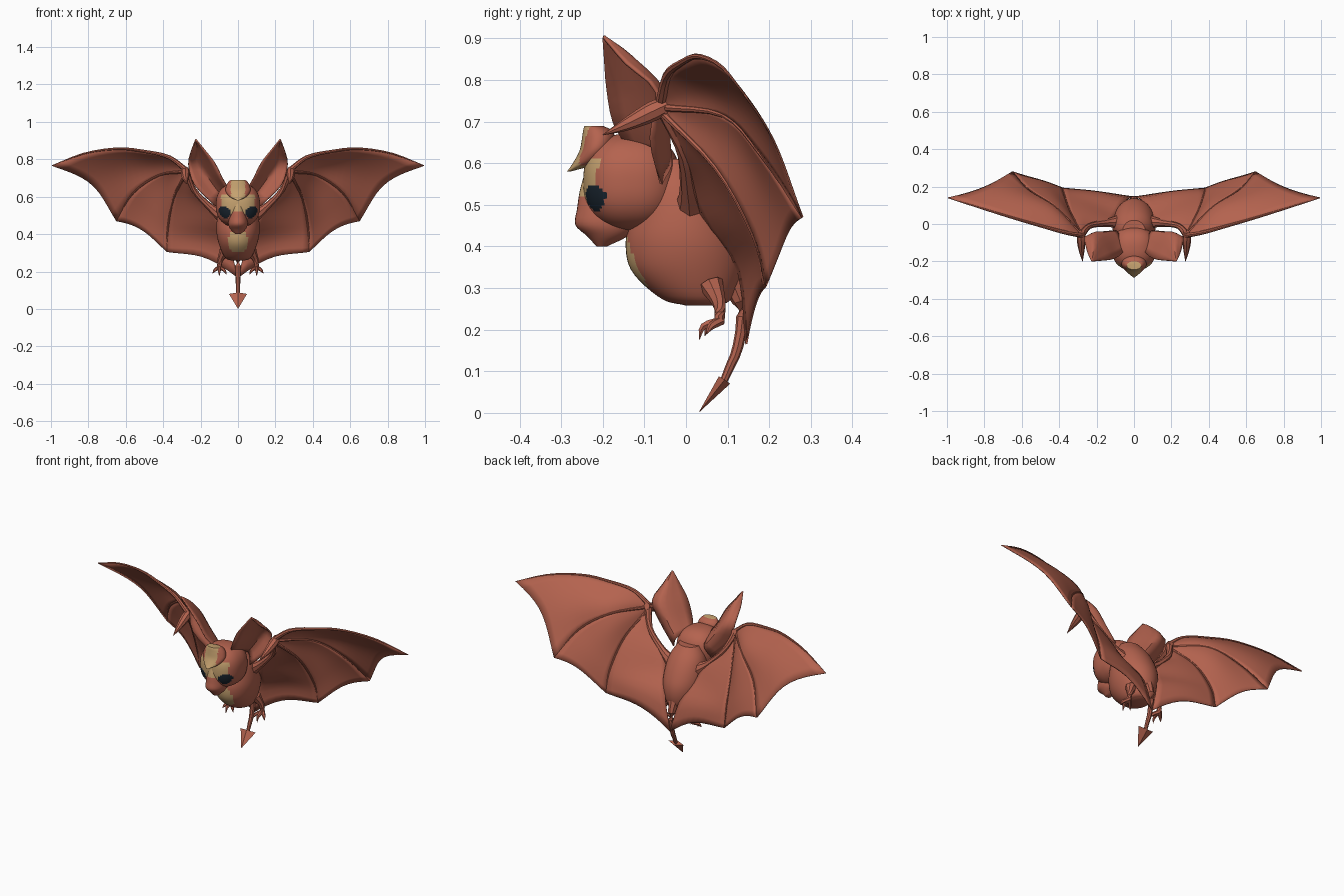
import bpy, bmesh, math
from mathutils import Vector

if "Cube" in bpy.data.objects:
    bpy.data.objects.remove(bpy.data.objects["Cube"])


def material(name, rgb):
    m = bpy.data.materials.new(name)
    m.diffuse_color = (*rgb, 1)
    m.use_nodes = True
    m.node_tree.nodes["Principled BSDF"].inputs["Base Color"].default_value = m.diffuse_color
    return m


RED = material("rust_red", (0.46, 0.125, 0.078))
TAN = material("tan", (0.56, 0.36, 0.16))
NAVY = material("dark_navy", (0.010, 0.018, 0.028))


def spline(pts, t):
    """Smooth curve through points, t in 0..1 (works for tuples of any length)."""
    n = len(pts) - 1
    f = min(max(t, 0), 1) * n
    i = min(int(f), n - 1)
    u = f - i
    p1, p2 = pts[i], pts[i + 1]
    p0 = pts[i - 1] if i else [2 * a - b for a, b in zip(p1, p2)]
    p3 = pts[i + 2] if i + 2 <= n else [2 * b - a for a, b in zip(p1, p2)]
    return [0.5 * (2 * b + (c - a) * u + (2 * a - 5 * b + 4 * c - d) * u * u
                   + (3 * b - a - 3 * c + d) * u ** 3)
            for a, b, c, d in zip(p0, p1, p2, p3)]


def finish(name, bm, rule=None, mirror=False, thick=0, angle=40):
    if not thick:
        bmesh.ops.recalc_face_normals(bm, faces=bm.faces)
    if rule:
        for f in bm.faces:
            f.material_index = rule(f.calc_center_median())
    me = bpy.data.meshes.new(name)
    bm.to_mesh(me)
    bm.free()
    for m in (RED, TAN, NAVY):
        me.materials.append(m)
    ob = bpy.data.objects.new(name, me)
    bpy.context.collection.objects.link(ob)
    bpy.ops.object.select_all(action='DESELECT')
    ob.select_set(True)
    bpy.context.view_layer.objects.active = ob
    bpy.ops.object.shade_smooth_by_angle(angle=math.radians(angle))
    if thick:
        s = ob.modifiers.new("thickness", 'SOLIDIFY')
        s.thickness, s.offset = thick, 0
    if mirror:
        ob.modifiers.new("mirror", 'MIRROR').use_clip = True
    return ob


def skin(bm, rings, closed=True):
    """Join rows of points with quads; closed rows are capped at both ends."""
    rows = [[bm.verts.new(p) for p in r] for r in rings]
    n = len(rows[0])
    for a, b in zip(rows, rows[1:]):
        for i in range(n if closed else n - 1):
            j = (i + 1) % n
            bm.faces.new((a[i], a[j], b[j], b[i]))
    if closed:
        bm.faces.new(rows[0][::-1])
        bm.faces.new(rows[-1])


def loft(name, sections, rings=24, segs=32, rule=None):
    """Stacked ellipses: (z, front y, back y, half width)."""
    bm = bmesh.new()
    out = []
    for k in range(rings + 1):
        z, y0, y1, w = spline(sections, k / rings)
        out.append([(w * math.sin(a), (y0 + y1) / 2 - (y1 - y0) / 2 * math.cos(a), z)
                    for a in (2 * math.pi * i / segs for i in range(segs))])
    skin(bm, out)
    return finish(name, bm, rule)


def tube(bm, path, radii, steps=10, segs=8):
    rings = []
    for k in range(steps + 1):
        t = k / steps
        p = Vector(spline(path, t))
        d = Vector(spline(path, t + .02)) - Vector(spline(path, t - .02))
        q = d.to_track_quat('Z', 'Y')
        r = spline([(v,) for v in radii], t)[0]
        rings.append([p + q @ Vector((r * math.cos(a), r * math.sin(a), 0))
                      for a in (2 * math.pi * i / segs for i in range(segs))])
    skin(bm, rings)


# Body with a tan belly patch
def belly_rule(c):
    return 1 if c.y < 0 and (c.x / .056) ** 2 + ((c.z - .36) / .062) ** 2 < 1 else 0


loft("body", [(.258, .0, .08, .035), (.275, -.06, .11, .07), (.34, -.13, .135, .10),
              (.41, -.145, .135, .115), (.48, -.13, .11, .112), (.55, -.11, .07, .095),
              (.61, -.09, .02, .06)], 32, 48, belly_rule)


# Head: rounded box-like ball with eyes and a tan brow
def face_rule(c):
    if c.y > -.16:
        return 0
    tilt = c.z - .518 - .25 * (abs(c.x) - .072)
    if ((abs(c.x) - .072) / .031) ** 2 + (tilt / .032) ** 2 < 1:
        return 2
    return 1 if .505 < c.z < .61 and abs(c.x) < .09 and c.y < -.18 else 0


bm = bmesh.new()
bmesh.ops.create_uvsphere(bm, u_segments=72, v_segments=48, radius=1)
for v in bm.verts:
    k = sum(abs(c) ** 2.4 for c in v.co) ** (-1 / 2.4)
    v.co = (v.co.x * k * .118, -.13 + v.co.y * k * .117, .555 + v.co.z * k * .117)
finish("head", bm, face_rule)

# Snout tapering down to the jaw
loft("snout", [(.40, -.215, -.19, .015), (.425, -.238, -.14, .04), (.452, -.266, -.12, .052),
               (.49, -.262, -.12, .05), (.53, -.256, -.12, .042), (.565, -.247, -.14, .03)],
     20, 32, lambda c: 1 if c.z > .525 else 0)

# Forelock curling over the brow
loft("forelock", [(.58, -.286, -.278, .006), (.60, -.272, -.21, .045), (.63, -.256, -.18, .066),
                  (.66, -.25, -.17, .062), (.68, -.247, -.18, .05), (.69, -.244, -.2, .038)],
     20, 40, lambda c: 1 if abs(c.x) < .038 and c.y < -.215 else 0)

# Ears: pointed leaves, hollow towards the front
ear_rows = [((.05, -.14, .64), (.09, -.04, .61), (.12, -.06, .55)),
            ((.085, -.175, .70), (.15, -.045, .69), (.23, -.085, .66)),
            ((.125, -.19, .78), (.20, -.06, .775), (.265, -.07, .77)),
            ((.18, -.196, .85), (.215, -.13, .855), (.25, -.145, .84)),
            ((.223, -.2, .903), (.225, -.198, .905), (.227, -.199, .903))]
columns = list(zip(*ear_rows))
bm = bmesh.new()
skin(bm, [[spline([spline(c, s / 12) for c in columns], i / 8) for i in range(9)]
          for s in range(13)], closed=False)
finish("ears", bm, mirror=True, thick=.007)

# Wing bones, all fanning out of the wrist
leading = [(.28, -.06, .745), (.37, -.045, .812), (.5, -.01, .842), (.64, .03, .857),
           (.82, .085, .832), (.995, .14, .766)]
finger_a = [(.28, -.06, .735), (.42, .09, .715), (.56, .18, .62), (.65, .28, .47)]
finger_b = [(.28, -.06, .725), (.345, .07, .59), (.375, .16, .43), (.38, .192, .305)]
inner = [(.28, -.05, .71), (.235, -.005, .62), (.135, .01, .54), (.09, .05, .45),
         (.045, .125, .34), (0, .145, .165)]


# Wing membranes with scalloped trailing edges
def membrane(name, a, b, scallop, bulge):
    bm = bmesh.new()
    rows = []
    for s in range(17):
        row = []
        for i in range(11):
            t = i / 10
            w = math.sin(math.pi * t)
            u = s / 16 * (1 - scallop * w)
            p = Vector(spline(a, u)).lerp(Vector(spline(b, u)), t)
            p.y += bulge * w * math.sin(math.pi * u * .8)
            row.append(p)
        rows.append(row)
    skin(bm, rows, closed=False)
    finish(name, bm, mirror=True, thick=.005)


membrane("outer_wing", leading, finger_a, .09, .035)
membrane("middle_wing", finger_a, finger_b, .07, .02)
membrane("inner_wing", finger_b, inner, .07, .015)

bm = bmesh.new()
tube(bm, leading, [.014, .009, .006, .002], 16)
tube(bm, finger_a, [.010, .006, .005, .001], 12)
tube(bm, finger_b, [.010, .006, .005, .001], 12)
finish("wing_fingers", bm, mirror=True)

# Arm, wrist and thumb claw
bm = bmesh.new()
tube(bm, [(.09, .01, .50), (.15, .005, .545), (.235, -.01, .635), (.28, -.055, .735)],
     [.035, .02, .015, .02])
tube(bm, [(.28, -.04, .745), (.282, -.08, .725), (.28, -.14, .695), (.275, -.2, .668)],
     [.018, .024, .016, .001])
finish("arms", bm, mirror=True)

# Legs with three clawed toes
bm = bmesh.new()
tube(bm, [(.07, .06, .31), (.095, .08, .26), (.10, .08, .215)], [.03, .016, .012])
for toe in ((.062, .045, .185), (.1, .032, .176), (.135, .05, .19)):
    mid = ((.1 + toe[0] * 2) / 3, toe[1] + .01, .208)
    tube(bm, [(.1, .085, .222), mid, toe], [.011, .009, .001], 6, 6)
finish("feet", bm, mirror=True)

# Tail and arrowhead
bm = bmesh.new()
tube(bm, [(0, .10, .34), (0, .135, .25), (0, .125, .16), (0, .105, .11), (0, .09, .075)],
     [.035, .017, .013, .011, .009])
finish("tail", bm)

bm = bmesh.new()
base = [bm.verts.new(p) for p in ((.048, .093, .08), (0, .106, .07), (-.048, .093, .08),
                                  (0, .079, .088))]
tip = bm.verts.new((0, .03, 0))
bm.faces.new(base)
for i in range(4):
    bm.faces.new((base[i], base[(i + 1) % 4], tip))
finish("tail_arrowhead", bm, angle=20)
